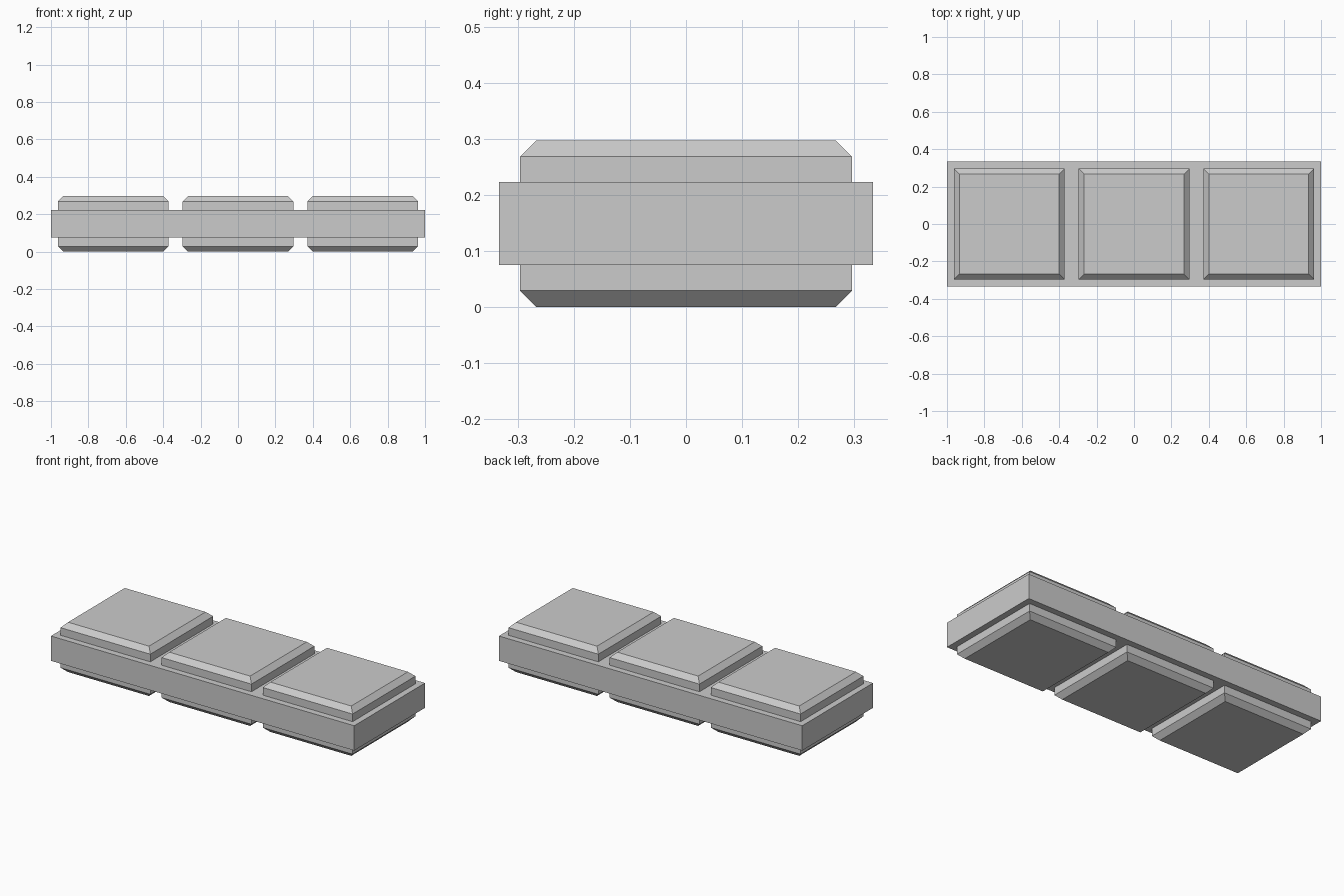
import bpy
import bmesh
from mathutils import Matrix

cube = bpy.data.objects.get("Cube")
if cube:
    bpy.data.objects.remove(cube, do_unlink=True)

HEIGHT = 0.297
MID = HEIGHT / 2

# Single flat grey
grey = bpy.data.materials.new("plain_grey")
grey.use_nodes = True
colour = (0.6, 0.6, 0.6, 1)
grey.diffuse_color = colour
grey.node_tree.nodes["Principled BSDF"].inputs["Base Color"].default_value = colour


def block(name, x, size, chamfer=0):
    """Box centred at mid height, with optional chamfers round its top and bottom."""
    bm = bmesh.new()
    bmesh.ops.create_cube(bm, size=1, matrix=Matrix.Diagonal((*size, 1)))
    if chamfer:
        rims = [e for e in bm.edges if abs(e.verts[0].co.z - e.verts[1].co.z) < 0.001]
        bmesh.ops.bevel(bm, geom=rims, offset=chamfer, segments=1, affect='EDGES')
    mesh = bpy.data.meshes.new(name)
    bm.to_mesh(mesh)
    bm.free()
    mesh.materials.append(grey)
    obj = bpy.data.objects.new(name, mesh)
    obj.location = (x, 0, MID)
    bpy.context.collection.objects.link(obj)
    return obj


# Long core slab
block("core_slab", 0, (2, 0.667, 0.148))

# Three chamfered tiles, standing proud above and below the slab
for side, x in (("right", -0.667), ("middle", 0), ("left", 0.667)):
    block(side + "_tile", x, (0.592, 0.592, HEIGHT), chamfer=0.029)
